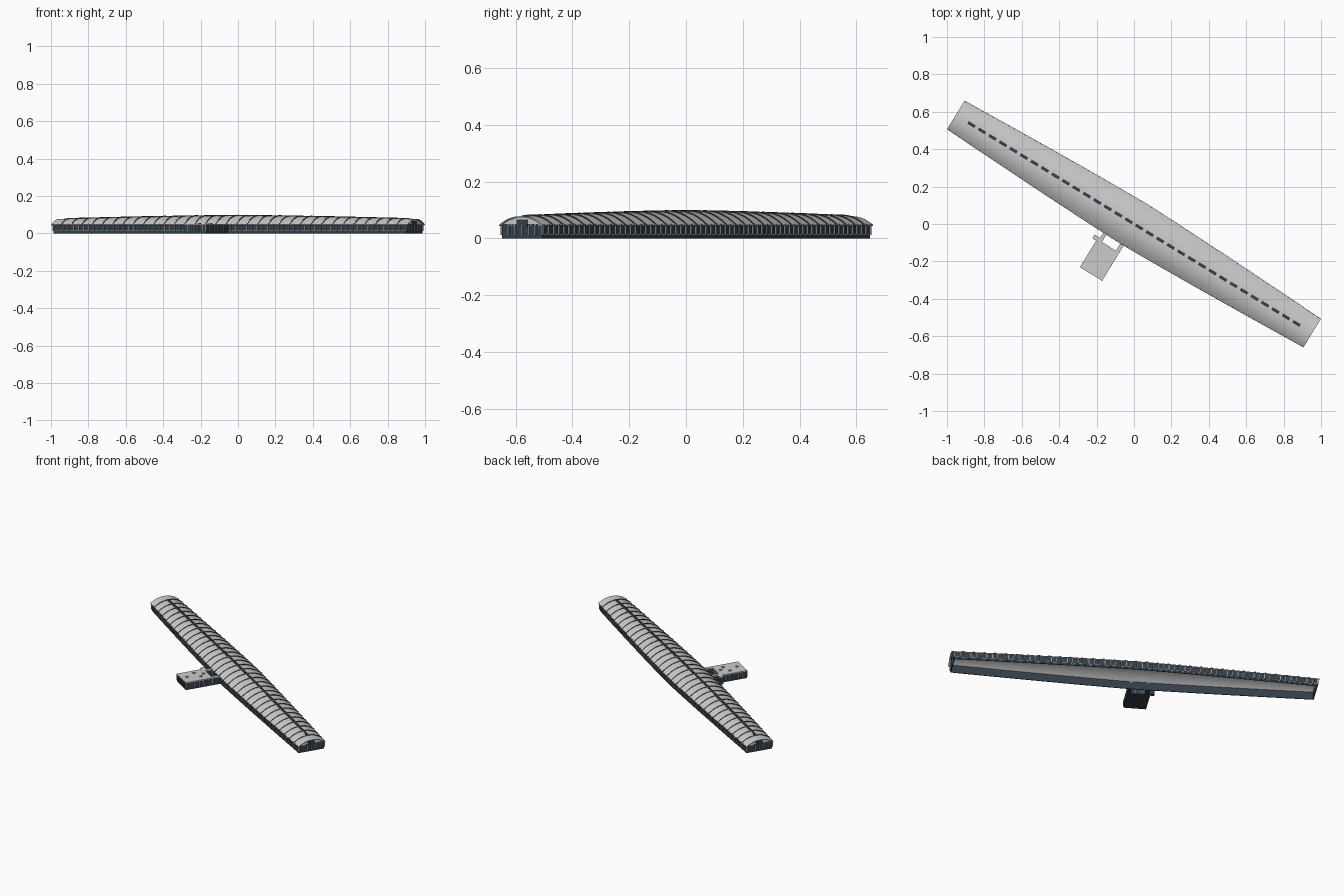
import bpy, math
from mathutils import Vector

if "Cube" in bpy.data.objects:
    bpy.data.objects.remove(bpy.data.objects["Cube"])

ANGLE = math.atan2(-0.522, 0.853)   # building axis in plan
L = 1.117                           # half length
BAYS = 34
EAVE = 0.047


def material(name, c):
    m = bpy.data.materials.new(name)
    m.diffuse_color = (*c, 1)
    m.use_nodes = True
    m.node_tree.nodes["Principled BSDF"].inputs["Base Color"].default_value = m.diffuse_color
    return m


LIGHT = material("light_metal", (0.60, 0.62, 0.63))
DARK = material("dark_glass", (0.035, 0.05, 0.065))
FIN = material("fin_grey", (0.30, 0.33, 0.35))


def half_width(u):
    return 0.09 + 0.038 * (1 - (abs(u) / L) ** 1.3)


def crown(u):
    return 0.078 + 0.018 * (1 - (abs(u) / L) ** 1.4)


def arch(u, s, lift=0.0):
    """Point on the vault, s from -1 (front eave) to 1 (back eave)."""
    z = EAVE + (crown(u) - EAVE) * (1 - abs(s) ** 2.2)
    return (u, s * half_width(u), z + lift)


def add_mesh(name, verts, faces, mats, thick=0, indices=None):
    me = bpy.data.meshes.new(name)
    me.from_pydata(verts, [], faces)
    for m in mats:
        me.materials.append(m)
    if indices:
        me.polygons.foreach_set("material_index", indices)
    ob = bpy.data.objects.new(name, me)
    bpy.context.collection.objects.link(ob)
    ob.rotation_euler.z = ANGLE
    if thick:
        mod = ob.modifiers.new("thickness", 'SOLIDIFY')
        mod.thickness = thick
        mod.offset = -1
    return ob


def sheet(rows):
    """Join equal-length rows of points into a quad sheet."""
    n = len(rows[0])
    verts = [p for r in rows for p in r]
    faces = [(i * n + j, (i + 1) * n + j, (i + 1) * n + j + 1, i * n + j + 1)
             for i in range(len(rows) - 1) for j in range(n - 1)]
    return verts, faces


def boxes(name, items, mat):
    """Many boxes in one mesh; item = u0, u1, v0, v1, z0, z1."""
    verts, faces = [], []
    for u0, u1, v0, v1, z0, z1 in items:
        b = len(verts)
        verts += [(u, v, z) for z in (z0, z1)
                  for u, v in ((u0, v0), (u1, v0), (u1, v1), (u0, v1))]
        faces += [tuple(b + i for i in f) for f in
                  ((3, 2, 1, 0), (4, 5, 6, 7), (0, 1, 5, 4),
                   (1, 2, 6, 5), (2, 3, 7, 6), (3, 0, 4, 7))]
    return add_mesh(name, verts, faces, [mat])


S = [-1 + i / 10 for i in range(21)]
U = [-L + 2 * L * i / BAYS for i in range(BAYS + 1)]

# vaulted roof
roof = add_mesh("vaulted_roof", *sheet([[arch(u, s) for s in S] for u in U]), [LIGHT], 0.004)

# arched ribs: light caps with dark sides
verts, faces, idx = [], [], []
for u in U[1:-1]:
    rows = [[arch(u + du, s, h) for s in S]
            for du, h in ((-.003, -.001), (-.003, .004), (.003, .004), (.003, -.001))]
    b = len(verts)
    v, f = sheet(rows)
    verts += v
    faces += [tuple(b + i for i in q) for q in f]
    idx += [1] * 20 + [0] * 20 + [1] * 20
add_mesh("roof_ribs", verts, faces, [LIGHT, DARK], 0, idx)

# ridge skylights, one per bay
boxes("ridge_skylights",
      [((a + b) / 2 - .022, (a + b) / 2 + .022, -.008, .008,
        crown((a + b) / 2) - .003, crown((a + b) / 2) + .003)
       for a, b in zip(U[1:-2], U[2:-1])], DARK)

# glazed long walls and their fins
UW = [u * (L - .012) / L for u in U]
for side, label in ((-1, "front"), (1, "back")):
    rows = [[(u, side * (half_width(u) - .007), z) for z in (0, .05)] for u in UW]
    if side > 0:
        rows.reverse()
    add_mesh(label + "_glass_wall", *sheet(rows), [DARK], 0.004)
    fins = []
    for k in range(BAYS * 2 + 1):
        u = -(L - .014) + 2 * (L - .014) * k / (BAYS * 2)
        w = side * (half_width(u) - .005)
        fins.append((u - .002, u + .002, w - .004, w + .004, .012, .05))
    boxes(label + "_wall_fins", fins, FIN)
    # thin sill band
    rows = [[(u, side * (half_width(u) - .005), z) for z in (.012, .015)] for u in UW]
    if side > 0:
        rows.reverse()
    add_mesh(label + "_sill", *sheet(rows), [FIN], 0.003)

# end walls, arched gables, entrance panels
for e, label in ((-1, "left"), (1, "right")):
    u = e * (L - .012)
    w = half_width(u) - .007
    a, b = sorted((u, u - e * .004))
    boxes(label + "_end_wall", [(a, b, -w, w, 0, .05)], DARK)
    rows = [[(u, arch(u, s)[1], EAVE - .003), (u, arch(u, s)[1], arch(u, s)[2] - .001)] for s in S]
    if e < 0:
        rows.reverse()
    add_mesh(label + "_gable", *sheet(rows), [LIGHT], 0.004)
    a, b = sorted((u - e * .001, u + e * .004))
    boxes(label + "_gable_window", [(a, b, -.022, .022, .04, .066)], DARK)
    boxes(label + "_end_fins",
          [(a, b, v - .002, v + .002, .012, .047)
           for v in [-w + 2 * w * i / 6 for i in range(7)]], FIN)

# side annex with its links to the main hall
H = .05
parts = [("annex", (-.126, .013, -.348, -.172)),
         ("annex_side_room", (-.150, -.106, -.182, -.158)),
         ("annex_left_link", (-.116, -.096, -.174, -.115)),
         ("annex_right_link", (-.008, .013, -.174, -.115))]
for name, (u0, u1, v0, v1) in parts:
    boxes(name + "_walls", [(u0 + .001, u1 - .001, v0 + .001, v1 - .001, 0, H - .005)], DARK)
    boxes(name + "_roof", [(u0, u1, v0, v1, H - .006, H)], LIGHT)

# annex fins
fins = []
for i in range(7):
    u = -.124 + .135 * i / 6
    fins += [(u - .0015, u + .0015, v - .0015, v + .0015, .01, H - .006) for v in (-.3475, -.1725)]
    v = -.346 + .172 * i / 6
    fins += [(u - .0015, u + .0015, v - .0015, v + .0015, .01, H - .006) for u in (-.1255, .0125)]
boxes("annex_fins", fins, FIN)

# rooftop vents
boxes("annex_vents", [(u - .005, u + .005, v - .008, v + .008, H, H + .007)
                      for u, v in ((-.055, -.31), (-.09, -.25), (-.03, -.23), (-.06, -.2))], LIGHT)
